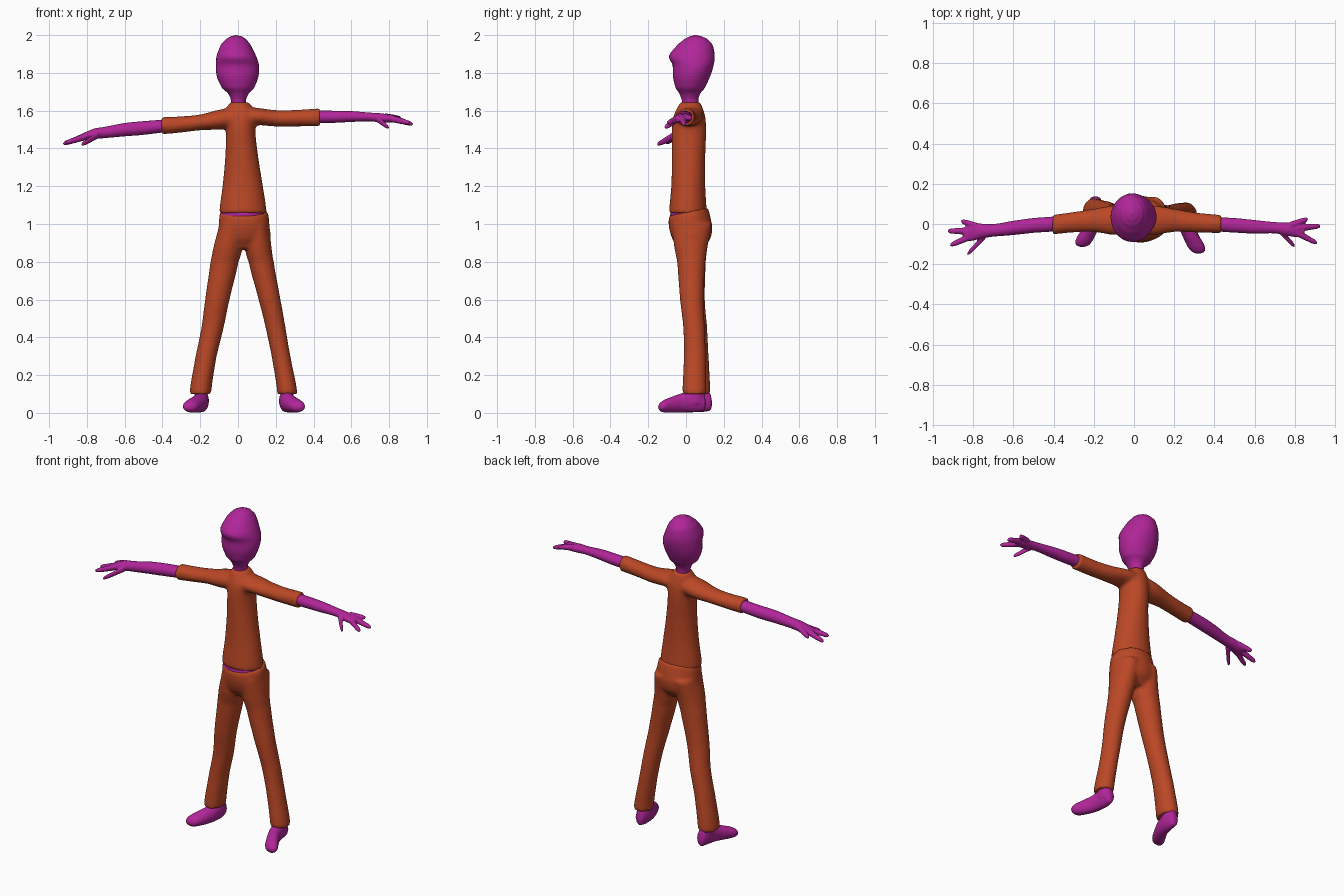
import bpy, bmesh, math

def material(name, rgb):
    m = bpy.data.materials.new(name)
    m.diffuse_color = (*rgb, 1)
    return m

CLOTH = material("rust orange cloth", (0.50, 0.064, 0.019))
SKIN = material("magenta skin", (0.44, 0.019, 0.32))

def smooth_rings(rings, steps=5):
    """Catmull-Rom interpolation of (position, a_lo, a_hi, b_lo, b_hi) rings."""
    out = []
    for i in range(len(rings) - 1):
        p0, p1 = rings[max(i - 1, 0)], rings[i]
        p2, p3 = rings[i + 1], rings[min(i + 2, len(rings) - 1)]
        for s in range(steps):
            t = s / steps
            out.append([0.5 * (2*b + (c - a)*t + (2*a - 5*b + 4*c - d)*t*t
                               + (3*b - a - 3*c + d)*t**3)
                        for a, b, c, d in zip(p0, p1, p2, p3)])
        out[-steps][0] = p1[0]
        for s in range(1, steps):          # keep ring spacing even
            out[-steps + s][0] = p1[0] + (p2[0] - p1[0]) * s / steps
    return out + [list(rings[-1])]

def tube(bm, axis, rings, sides=28):
    """Closed loft of elliptical rings along an axis; extents are lo/hi pairs."""
    loops = []
    for p, alo, ahi, blo, bhi in smooth_rings(rings):
        loop = []
        for k in range(sides):
            w = 2 * math.pi * k / sides
            a = (alo + ahi) / 2 + (ahi - alo) / 2 * math.cos(w)
            b = (blo + bhi) / 2 + (bhi - blo) / 2 * math.sin(w)
            loop.append(bm.verts.new({'x': (p, a, b), 'y': (a, p, b), 'z': (a, b, p)}[axis]))
        loops.append(loop)
    for l0, l1 in zip(loops, loops[1:]):
        for k in range(sides):
            j = (k + 1) % sides
            bm.faces.new((l0[k], l0[j], l1[j], l1[k]))
    bm.faces.new(loops[0])
    bm.faces.new(loops[-1])

def finger(bm, start, end, r):
    """Tapered digit with a rounded tip, lofted along x."""
    rings = []
    for t, s in ((0, 1.15), (0.5, 1), (0.85, 0.8), (0.96, 0.5), (1, 0.12)):
        x, y, z = (a + (b - a) * t for a, b in zip(start, end))
        rings.append((x, y - r*s, y + r*s, z - r*s, z + r*s))
    tube(bm, 'x', rings, 12)

def finish(name, bm, mat, voxel=0, iterations=0):
    bmesh.ops.recalc_face_normals(bm, faces=bm.faces)
    for f in bm.faces:
        f.smooth = True
    me = bpy.data.meshes.new(name)
    bm.to_mesh(me)
    bm.free()
    me.materials.append(mat)
    ob = bpy.data.objects.new(name, me)
    bpy.context.collection.objects.link(ob)
    if voxel:                               # weld overlapping lofts into one skin
        r = ob.modifiers.new("weld", 'REMESH')
        r.mode, r.voxel_size, r.use_smooth_shade = 'VOXEL', voxel, True
        s = ob.modifiers.new("soften", 'SMOOTH')
        s.factor, s.iterations = 0.5, iterations
    return ob

# head and neck
bm = bmesh.new()
tube(bm, 'z', [(1.58, -.035, .045, -.02, .07), (1.655, -.037, .042, -.022, .065),
               (1.69, -.052, .057, -.035, .075), (1.72, -.085, .085, -.055, .1),
               (1.78, -.112, .108, -.069, .127), (1.84, -.116, .111, -.071, .146),
               (1.89, -.113, .095, -.089, .152), (1.95, -.09, .066, -.045, .14),
               (1.98, -.063, .042, -.008, .112), (1.994, -.038, .018, .02, .083),
               (2.0, -.014, -.006, .045, .056)], 36)
finish("head", bm, SKIN)

# shirt: torso and both sleeves
bm = bmesh.new()
tube(bm, 'z', [(1.057, -.1, .152, -.09, .11), (1.2, -.082, .132, -.078, .102),
               (1.35, -.068, .108, -.075, .102), (1.5, -.063, .092, -.075, .107),
               (1.57, -.067, .1, -.067, .102), (1.62, -.057, .077, -.045, .087),
               (1.645, -.042, .057, -.03, .077)], 36)
tube(bm, 'x', [(-.405, -.052, .047, 1.475, 1.567), (-.3, -.042, .06, 1.484, 1.57),
               (-.2, -.04, .076, 1.496, 1.58), (-.1, -.055, .092, 1.5, 1.605),
               (0, -.05, .09, 1.51, 1.62), (.1, -.055, .092, 1.523, 1.615),
               (.2, -.04, .076, 1.516, 1.603), (.3, -.042, .058, 1.516, 1.604),
               (.435, -.046, .046, 1.518, 1.612)])
finish("shirt", bm, CLOTH, .01, 6)

# bare belly showing between shirt and trousers
bm = bmesh.new()
tube(bm, 'z', [(1.0, -.09, .145, -.08, .1), (1.04, -.093, .147, -.084, .103),
               (1.075, -.09, .142, -.08, .1)])
finish("belly", bm, SKIN)

# trousers: hips and two legs
bm = bmesh.new()
tube(bm, 'z', [(1.062, -.097, .158, -.088, .118), (1.03, -.1, .164, -.092, .13),
               (.98, -.103, .168, -.09, .14), (.92, -.113, .172, -.072, .128),
               (.87, -.08, .135, -.04, .09)], 36)
tube(bm, 'z', [(1.0, .03, .165, -.075, .138), (.88, .035, .177, -.063, .115),
               (.8, .056, .19, -.047, .103), (.6, .108, .225, -.032, .093),
               (.45, .146, .252, -.015, .1), (.3, .178, .278, -.012, .105),
               (.1, .208, .315, -.02, .108)])
tube(bm, 'z', [(1.0, -.1, .035, -.075, .138), (.88, -.129, .025, -.063, .115),
               (.8, -.146, .003, -.045, .105), (.6, -.174, -.044, -.028, .1),
               (.45, -.194, -.076, -.01, .112), (.3, -.225, -.113, -.008, .12),
               (.1, -.257, -.142, -.015, .13)])
for v in bm.verts:                          # waistband drops at the front
    if v.co.z > 1.02:
        v.co.z += (v.co.z - 1.02) / .042 * .2 * v.co.y
finish("trousers", bm, CLOTH, .01, 5)

# forearms with hands
ARMS = {
    "left_arm": ([(-.34, -.035, .04, 1.49, 1.556), (-.5, -.044, .03, 1.472, 1.545),
                  (-.6, -.055, .016, 1.464, 1.535), (-.7, -.063, .0, 1.455, 1.516),
                  (-.76, -.072, .002, 1.45, 1.506), (-.81, -.085, .004, 1.442, 1.486),
                  (-.845, -.08, -.015, 1.442, 1.47)],
                 [((-.81, -.035, 1.462), (-.928, -.035, 1.425)),
                  ((-.81, -.062, 1.46), (-.915, -.105, 1.43)),
                  ((-.78, -.012, 1.475), (-.86, .014, 1.45)),
                  ((-.74, -.06, 1.47), (-.83, -.15, 1.42))]),
    "right_arm": ([(.37, -.035, .035, 1.534, 1.6), (.5, -.043, .03, 1.535, 1.6),
                   (.6, -.048, .02, 1.54, 1.598), (.7, -.047, .01, 1.543, 1.59),
                   (.76, -.058, .008, 1.537, 1.586), (.81, -.066, .008, 1.537, 1.578),
                   (.845, -.06, -.01, 1.542, 1.57)],
                  [((.81, -.02, 1.562), (.928, -.01, 1.528)),
                   ((.81, -.045, 1.557), (.912, -.095, 1.535)),
                   ((.78, -.005, 1.567), (.865, .024, 1.56)),
                   ((.73, -.04, 1.56), (.8, -.11, 1.51))]),
}
for name, (rings, digits) in ARMS.items():
    bm = bmesh.new()
    tube(bm, 'x', rings, 24)
    for a, b in digits:
        finger(bm, a, b, .0165)
    finish(name, bm, SKIN, .005, 4)

# feet: one shape, mirrored and shifted for the other side
for name, side, dx, dy in (("right_foot", 1, 0, 0), ("left_foot", -1, .063, .033)):
    bm = bmesh.new()
    tube(bm, 'y', [(.105, .245, .26, .04, .06), (.098, .23, .28, .012, .1),
                   (.05, .217, .29, .004, .125), (-.02, .225, .305, .002, .105),
                   (-.07, .245, .33, 0, .088), (-.115, .267, .354, .002, .07),
                   (-.138, .285, .352, .008, .055), (-.147, .305, .335, .022, .04)])
    tube(bm, 'z', [(.05, .225, .295, -.0, .095), (.15, .225, .295, .005, .09)])
    for v in bm.verts:
        v.co.x = side * v.co.x + dx
        v.co.y += dy
    finish(name, bm, SKIN, .007, 3)
